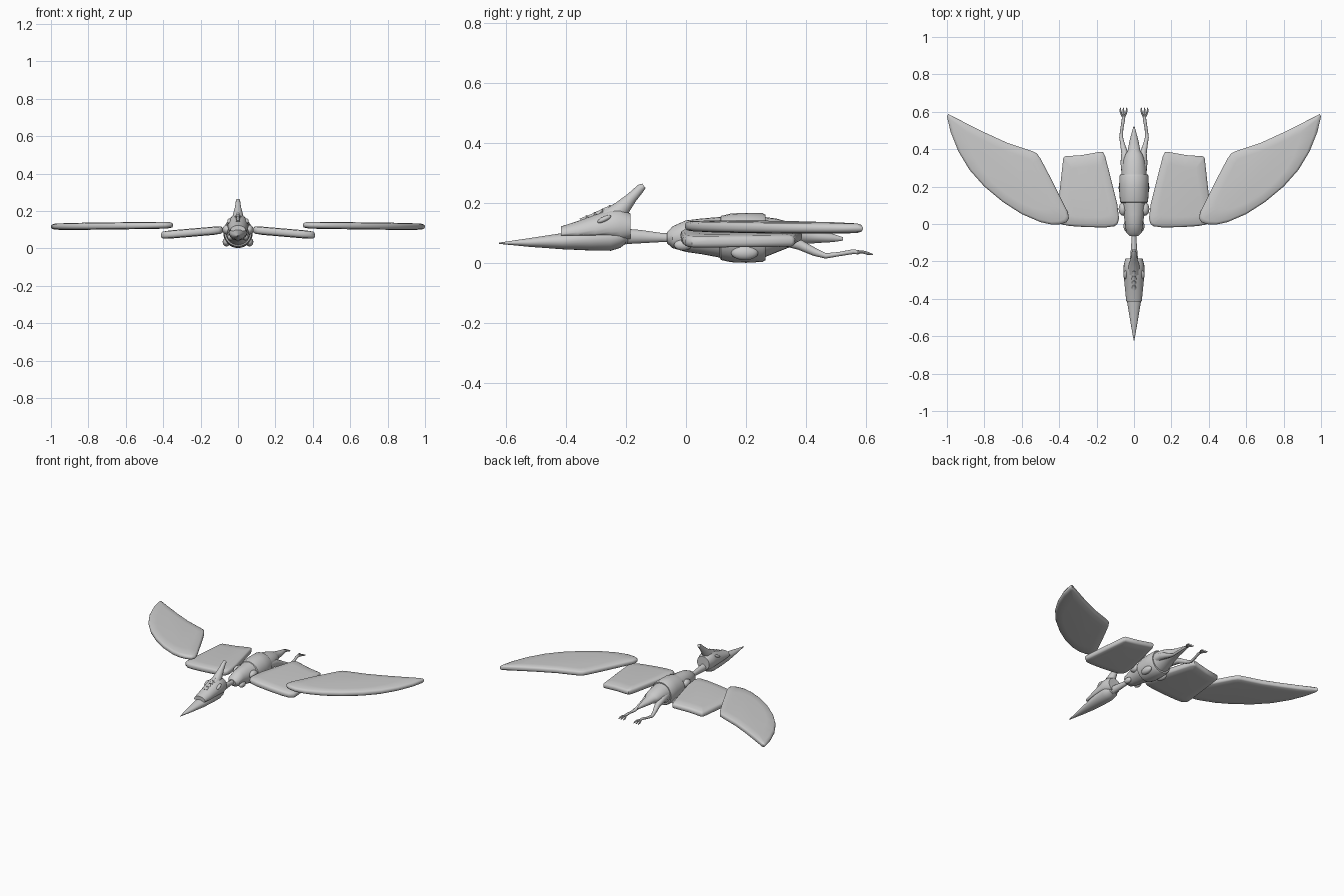
import bpy, bmesh, math
from mathutils import Vector


def finish(bm, name, angle=35, mirror=False):
    bmesh.ops.recalc_face_normals(bm, faces=bm.faces)
    me = bpy.data.meshes.new(name)
    bm.to_mesh(me)
    bm.free()
    ob = bpy.data.objects.new(name, me)
    bpy.context.collection.objects.link(ob)
    if mirror:
        ob.modifiers.new("mirror", 'MIRROR')
    bpy.ops.object.select_all(action='DESELECT')
    ob.select_set(True)
    bpy.context.view_layer.objects.active = ob
    bpy.ops.object.shade_smooth_by_angle(angle=math.radians(angle))
    return ob


def loft(name, secs, n=24, straight=True, mirror=False, angle=35):
    """Elliptical sections (x, y, z, half width, half height) joined along a path."""
    bm = bmesh.new()
    pts = [Vector(s[:3]) for s in secs]
    rings = []
    for i, s in enumerate(secs):
        t = pts[min(i + 1, len(pts) - 1)] - pts[max(i - 1, 0)]
        t = Vector((0, 1, 0)) if straight else t.normalized()
        up = Vector((1, 0, 0)).cross(t).normalized()
        side = t.cross(up)
        rings.append([bm.verts.new(pts[i] + side * s[3] * math.cos(a) + up * s[4] * math.sin(a))
                      for a in (2 * math.pi * k / n for k in range(n))])
    for a, b in zip(rings, rings[1:]):
        for k in range(n):
            bm.faces.new((a[k], a[(k + 1) % n], b[(k + 1) % n], b[k]))
    bm.faces.new(rings[0])
    bm.faces.new(rings[-1])
    return finish(bm, name, angle, mirror)


def body(name, secs, **kw):
    """Straight loft from (y, bottom z, top z, half width)."""
    return loft(name, [(0, y, (b + t) / 2, w, (t - b) / 2) for y, b, t, w in secs], **kw)


def wing(name, outline, z0, slope, thick):
    """Domed panel with a rounded rim, mirrored to the other side."""
    bm = bmesh.new()
    c = sum((Vector(p) for p in outline), Vector((0, 0))) / len(outline)
    x0 = min(p[0] for p in outline)
    levels = [(.7, -1), (.94, -.85), (.985, -.6), (1, -.2), (1, .2), (.985, .6), (.94, .85), (.7, 1)]
    rings = []
    for s, h in levels:
        ring = []
        for p in outline:
            q = c + (Vector(p) - c) * s
            ring.append(bm.verts.new((q.x, q.y, z0 + slope * (q.x - x0) + h * thick)))
        rings.append(ring)
    n = len(outline)
    for a, b in zip(rings, rings[1:]):
        for k in range(n):
            bm.faces.new((a[k], a[(k + 1) % n], b[(k + 1) % n], b[k]))
    bm.faces.new(rings[0])
    bm.faces.new(rings[-1])
    return finish(bm, name, 50, True)


def ball(name, loc, size, tilt=0, mirror=True):
    bm = bmesh.new()
    bmesh.ops.create_uvsphere(bm, u_segments=20, v_segments=12, radius=1)
    ca, sa = math.cos(tilt), math.sin(tilt)
    for v in bm.verts:
        x, y, z = (v.co[i] * size[i] for i in range(3))
        v.co = Vector(loc) + Vector((x, y * ca - z * sa, y * sa + z * ca))
    return finish(bm, name, 60, mirror)


# Head: beak with lower skull, helmet-like upper skull, crest
body("beak", [(-.622, .064, .068, .002), (-.52, .054, .083, .02), (-.41, .046, .1, .038),
              (-.32, .042, .12, .047), (-.25, .041, .13, .05), (-.22, .05, .125, .047),
              (-.2, .065, .115, .035)])
# The upper skull has a flat underside
skull = body("upper_skull", [(-.415, .07, .122, .041), (-.36, .065, .14, .047), (-.3, .06, .162, .053),
                             (-.25, .06, .18, .056), (-.22, .06, .182, .055), (-.185, .075, .165, .046)])
for v in skull.data.vertices:
    v.co.z = max(v.co.z, .092 if v.co.y < -.24 else .075)
loft("crest", [(0, -.25, .145, .034, .042), (0, -.215, .18, .027, .028), (0, -.18, .218, .017, .018),
               (0, -.15, .25, .012, .014), (0, -.14, .257, .012, .009)], n=16, straight=False)
ball("eye", (.045, -.272, .146), (.012, .025, .009), .45)
for i, (y, z) in enumerate([(-.333, .15), (-.307, .16), (-.281, .172), (-.256, .184)]):
    loft(f"head_spike_{i}", [(0, y - .012, z - .012, .014, .014), (0, y, z, .009, .007),
                             (0, y + .004, z + .009, .003, .002)], n=10, straight=False)

# Neck
body("neck", [(-.22, .062, .116, .025), (-.15, .066, .11, .018), (-.08, .07, .1, .013), (-.03, .068, .098, .014)])
ball("neck_collar", (0, -.2, .092), (.032, .012, .03), mirror=False)

# Body: chest, middle band, rear with tail
body("chest", [(-.063, .066, .102, .025), (-.045, .05, .122, .042), (0, .037, .142, .047),
               (.05, .03, .148, .056), (.13, .015, .155, .068)])
body("middle_band", [(.112, .018, .15, .066), (.117, .01, .157, .074), (.15, .003, .165, .078),
                     (.2, .001, .167, .079), (.255, .004, .166, .078), (.265, .01, .16, .073)])
body("rear_body", [(.25, .015, .155, .069), (.3, .035, .148, .064), (.35, .055, .135, .054),
                   (.375, .06, .125, .044), (.39, .063, .118, .034), (.44, .067, .106, .025),
                   (.49, .07, .097, .012), (.522, .075, .086, .003)])
ball("shoulder", (.06, .08, .1), (.022, .035, .026))
ball("hip_pod", (.062, .195, .034), (.02, .045, .024))
ball("chest_joint", (.04, -.01, .06), (.016, .03, .018))

# Legs with three-toed feet
loft("leg", [(.045, .27, .09, .022, .03), (.05, .33, .08, .022, .024), (.05, .38, .06, .018, .017),
             (.062, .43, .036, .012, .013), (.069, .465, .024, .01, .009), (.065, .51, .03, .008, .007),
             (.057, .555, .038, .009, .008), (.056, .575, .036, .008, .007)], n=12, straight=False, mirror=True)
for i, dx in enumerate((-.017, .001, .017)):
    loft(f"toe_{i}", [(.056, .565, .036, .006, .006), (.056 + dx * .7, .588, .037, .005, .005),
                      (.056 + dx, .606, .032, .005, .005), (.056 + dx, .622, .028, .002, .002)],
         n=8, straight=False, mirror=True)

# Wings: overlapping inner and outer panels
wing("inner_wing", [(.08, .03), (.088, 0), (.105, -.012), (.15, -.018), (.25, -.017), (.34, -.011),
                    (.385, -.003), (.412, .02), (.41, .07), (.395, .2), (.378, .352), (.37, .362),
                    (.28, .368), (.18, .386), (.166, .385), (.155, .365), (.12, .23), (.09, .11)],
     .098, -.085, .022)
wing("outer_wing", [(.347, .03), (.36, .01), (.39, -.001), (.435, -.004), (.5, .01), (.6, .053), (.7, .117),
                    (.8, .2), (.88, .29), (.94, .39), (.98, .49), (1.0, .575), (.993, .588), (.9, .54),
                    (.8, .49), (.68, .435), (.54, .388), (.52, .378), (.5, .35), (.45, .255),
                    (.4, .155), (.355, .065)], .124, -.013, .019)
